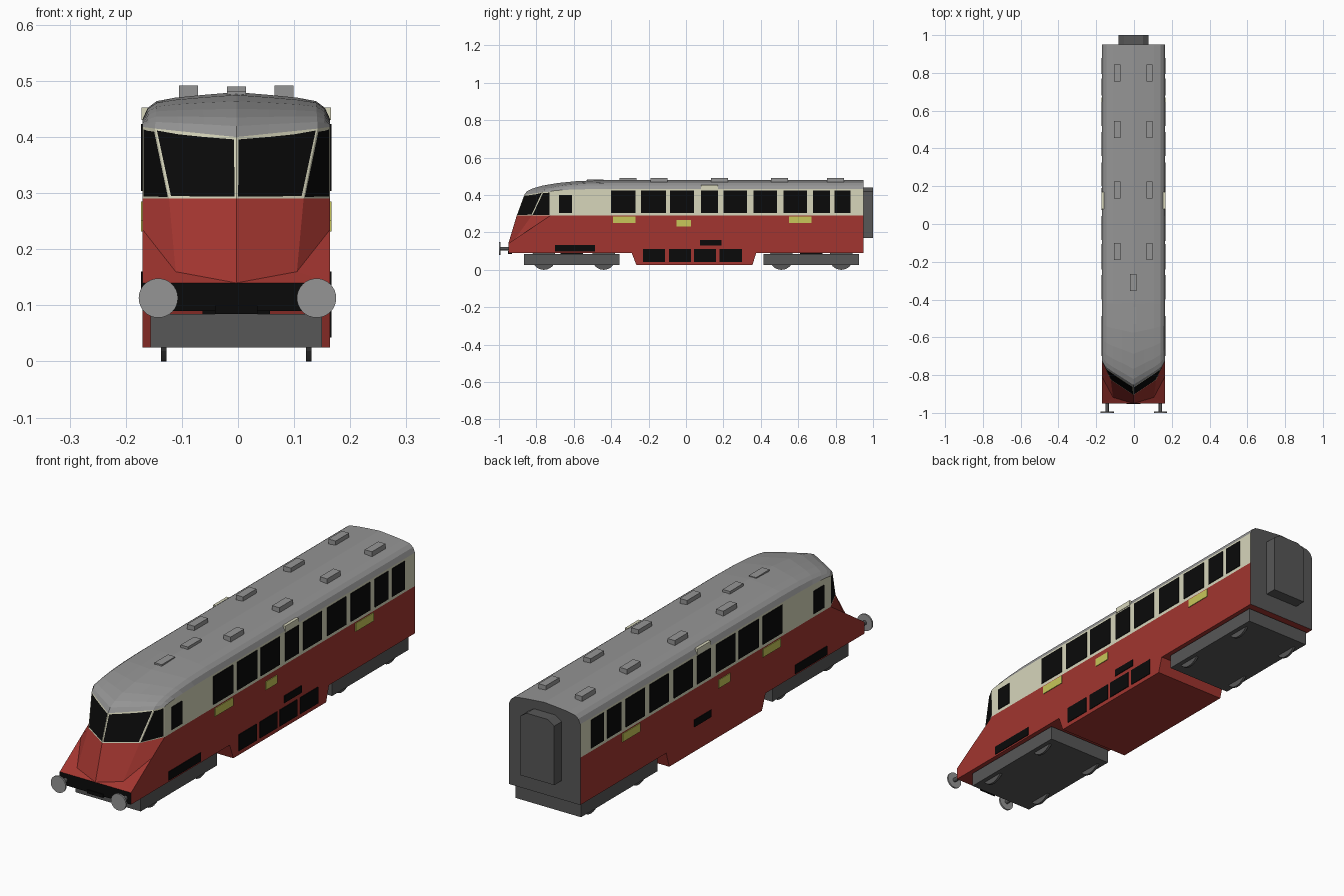
import bpy, bmesh, math
from mathutils import Matrix, Vector

if "Cube" in bpy.data.objects:
    bpy.data.objects.remove(bpy.data.objects["Cube"])

CX = -0.003   # body centre line
W = 0.167     # half width of body


def material(name, r, g, b):
    m = bpy.data.materials.new(name)
    m.diffuse_color = (r, g, b, 1)
    m.use_nodes = True
    m.node_tree.nodes["Principled BSDF"].inputs["Base Color"].default_value = m.diffuse_color
    return m


RED = material("red_paint", 0.36, 0.036, 0.029)
CREAM = material("cream_paint", 0.68, 0.67, 0.50)
GREY = material("roof_grey", 0.30, 0.30, 0.30)
DARK = material("dark_grey", 0.095, 0.095, 0.095)
BLACK = material("black_glass", 0.003, 0.003, 0.003)
YELLOW = material("yellow_plate", 0.58, 0.57, 0.10)


def finish(bm, name, mats, x=CX):
    bmesh.ops.recalc_face_normals(bm, faces=bm.faces)
    me = bpy.data.meshes.new(name)
    bm.to_mesh(me)
    bm.free()
    for m in mats:
        me.materials.append(m)
    ob = bpy.data.objects.new(name, me)
    ob.location.x = x
    bpy.context.collection.objects.link(ob)
    return ob


def boxes(name, specs, mat, mirror=False):
    """specs: (x0, x1, y0, y1, z0, z1)"""
    bm = bmesh.new()
    for x0, x1, y0, y1, z0, z1 in specs:
        for s in ((1, -1) if mirror else (1,)):
            mtx = Matrix.Translation((s * (x0 + x1) / 2, (y0 + y1) / 2, (z0 + z1) / 2))
            mtx = mtx @ Matrix.Diagonal((x1 - x0, y1 - y0, z1 - z0, 1))
            bmesh.ops.create_cube(bm, size=1, matrix=mtx)
    return finish(bm, name, [mat])


def discs(name, specs, axis, mat, x=CX, segments=32):
    """specs: (centre, radius, depth)"""
    bm = bmesh.new()
    for c, r, d in specs:
        mtx = Matrix.Translation(c) @ Matrix.Rotation(math.pi / 2, 4, axis)
        bmesh.ops.create_cone(bm, cap_ends=True, segments=segments, radius1=r,
                              radius2=r, depth=d, matrix=mtx)
    ob = finish(bm, name, [mat], x)
    return ob


def plates(name, spans, z0, z1, mat, sides=(1, -1)):
    boxes(name, [(s * W - 0.003, s * W + 0.003, a, b, z0, z1)
                 for a, b in spans for s in sides], mat)


# --- Body shell: one half described, both halves built -----------------------
bm = bmesh.new()
MATS = [RED, CREAM, GREY, DARK, BLACK]


def half(points, mi):
    out = []
    for s in (1, -1):
        f = bm.faces.new([bm.verts.new((s * p[0], p[1], p[2])) for p in points])
        f.material_index = mi
        out.append(f)
    return out


# roof section (side to ridge) and the windscreen top edge it blends into
section = [(W, 0.432), (0.158, 0.452), (0.142, 0.464), (0.11, 0.470), (0.06, 0.475), (0, 0.48)]
T0, T1, T2 = Vector((0, -0.865, 0.40)), Vector((0.145, -0.768, 0.415)), Vector((W, -0.725, 0.418))
front = [T2, T2.lerp(T1, 0.5), T1, T1.lerp(T0, 0.3), T1.lerp(T0, 0.6), T0]
rings = []
for s in (0, 0.03, 0.1, 0.22, 0.4, 0.65, 1):
    f = math.sqrt(1 - (1 - s) ** 2)
    rings.append([Vector((p.x + (sx - p.x) * f, p.y + (-0.42 - p.y) * s, p.z + (sz - p.z) * f))
                  for p, (sx, sz) in zip(front, section)])
rings.append([Vector((sx, 0.95, sz)) for sx, sz in section])
low = [Vector((W, r[0].y, 0.29)) for r in rings]
for i in range(len(rings) - 1):
    a, b = rings[i], rings[i + 1]
    half([low[i], low[i + 1], b[0], a[0]], 1)                     # cream wall
    for j in range(len(section) - 1):
        half([a[j], b[j], b[j + 1], a[j + 1]], 2)                 # roof

# pointed nose: prow faces above, splayed apron below
P0, P1, P2 = (0, -0.905, 0.29), (0.12, -0.825, 0.29), low[0]
M1, M2 = (0.108, -0.918, 0.16), (W, -0.808, 0.235)
B0, B1 = (0, -0.95, 0.14), (W, -0.95, 0.14)
half([P0, P1, M1, B0], 0)
half([P1, P2, M2, M1], 0)
half([B0, M1, B1], 0)
half([M1, M2, B1], 0)
half([(0, -0.95, 0.09), (W, -0.95, 0.09), B1, B0], 4)             # black front beam
# lower side with central skirt, and underside
bottom = [(-0.95, 0.09), (-0.29, 0.09), (-0.265, 0.025), (0.355, 0.025), (0.375, 0.09), (0.95, 0.09)]
half([(W, y, z) for y, z in bottom] + low[::-1] + [M2, B1], 0)
for (ya, za), (yb, zb) in zip(bottom, bottom[1:]):
    half([(W, ya, za), (W, yb, zb), (0, yb, zb), (0, ya, za)], 0)
half([(0, 0.95, 0.09), (W, 0.95, 0.09), low[-1]] + rings[-1], 3)  # rear end wall
# cab glazing
panes = half([P0, P1] + front[2:], 1) + half([P1, P2] + front[:3], 1)
bmesh.ops.remove_doubles(bm, verts=bm.verts, dist=0.0005)
bmesh.ops.recalc_face_normals(bm, faces=bm.faces)
bmesh.ops.inset_individual(bm, faces=panes, thickness=0.006)
for f in panes:
    f.material_index = 4
finish(bm, "carriage_body", MATS)

# --- Side details -----------------------------------------------------------
plates("side_windows", [(-0.40, -0.27), (-0.24, -0.107), (-0.085, 0.043), (0.08, 0.17),
                        (0.20, 0.325), (0.36, 0.487), (0.52, 0.647), (0.68, 0.77),
                        (0.795, 0.88)], 0.304, 0.423, BLACK)
plates("cab_side_windows", [(-0.68, -0.61)], 0.304, 0.40, BLACK)
plates("side_boards", [(-0.39, -0.27), (0.55, 0.67)], 0.25, 0.285, YELLOW)
plates("centre_boards", [(-0.05, 0.027)], 0.232, 0.267, YELLOW)
plates("front_grilles", [(-0.70, -0.487)], 0.097, 0.134, BLACK)
plates("middle_grilles", [(0.075, 0.19)], 0.13, 0.16, BLACK)
plates("skirt_grilles", [(-0.23, -0.112), (-0.09, 0.027), (0.043, 0.16), (0.18, 0.30)],
       0.043, 0.112, BLACK, sides=(1,))
boxes("door_lamps", [(0.150, 0.169, 0.08, 0.17, 0.43, 0.453)], CREAM, True)

# --- Roof vents -------------------------------------------------------------
boxes("roof_vents", [(0.068, 0.102, y - 0.045, y + 0.045, 0.465, 0.492)
                     for y in (0.80, 0.50, 0.18, -0.145)], GREY, True)
boxes("centre_vents", [(-0.017, 0.017, -0.355, -0.265, 0.47, 0.490),
                       (-0.017, 0.017, -0.53, -0.44, 0.465, 0.482)], GREY)

# --- Bogies, wheels ---------------------------------------------------------
boxes("bogies", [(-0.153, 0.153, y - 0.255, y + 0.255, 0.025, 0.085) for y in (-0.61, 0.67)], DARK)
boxes("bogie_pivots", [(-0.06, 0.06, y - 0.06, y + 0.06, 0.08, 0.095) for y in (-0.61, 0.67)], BLACK)
discs("wheels", [((s * 0.129, y, 0.064), 0.064, 0.01)
                 for y in (-0.76, -0.44, 0.51, 0.83) for s in (1, -1)], 'Y', DARK)

# --- Buffers and front coupling --------------------------------------------
discs("buffer_heads", [((s * 0.141, -0.9965, 0.113), 0.035, 0.007) for s in (1, -1)], 'X', GREY, -0.001)
discs("buffer_shanks", [((s * 0.141, -0.97, 0.113), 0.009, 0.05) for s in (1, -1)], 'X', DARK, -0.001, 16)
boxes("front_coupling", [(-0.038, 0.038, -0.953, -0.93, 0.085, 0.10)], BLACK)

# --- Rear gangway -----------------------------------------------------------
bm = bmesh.new()
outline = [(-0.08, 0.17), (0.08, 0.17), (0.08, 0.42), (0.05, 0.44), (-0.05, 0.44), (-0.08, 0.42)]
face = bm.faces.new([bm.verts.new((x, 0.945, z)) for x, z in outline])
ext = bmesh.ops.extrude_face_region(bm, geom=[face])
bmesh.ops.translate(bm, vec=(0, 0.055, 0),
                    verts=[v for v in ext["geom"] if isinstance(v, bmesh.types.BMVert)])
finish(bm, "rear_gangway", [DARK])
